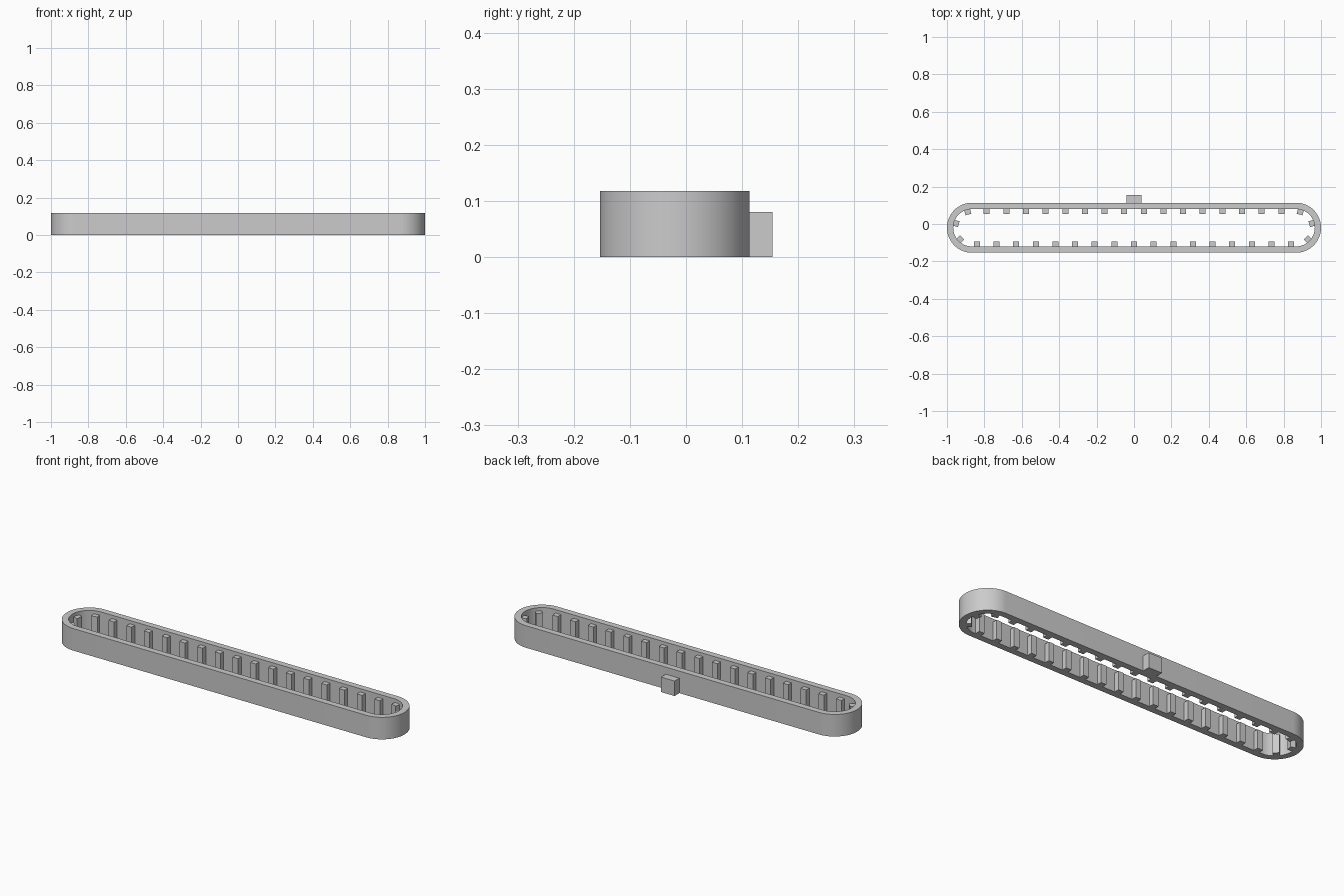
import bpy, bmesh, math
from mathutils import Matrix, Vector

HALF = 0.8665        # half length of the straight runs
Y_MID = -0.02        # centre line of the belt
R_OUT, R_IN = 0.1335, 0.1
HEIGHT = 0.118
TOOTH_W, TOOTH_D, TOOTH_H = 0.032, 0.027, 0.1
TEETH = 39
SEGMENTS = 32        # per rounded end

if "Cube" in bpy.data.objects:
    bpy.data.objects.remove(bpy.data.objects["Cube"], do_unlink=True)

grey = bpy.data.materials.new("light grey")
grey.use_nodes = True
grey.diffuse_color = (0.6, 0.6, 0.6, 1)
grey.node_tree.nodes["Principled BSDF"].inputs["Base Color"].default_value = (0.6, 0.6, 0.6, 1)


def finish(name, bm, smooth=False):
    bmesh.ops.recalc_face_normals(bm, faces=bm.faces)
    mesh = bpy.data.meshes.new(name)
    bm.to_mesh(mesh)
    bm.free()
    mesh.materials.append(grey)
    obj = bpy.data.objects.new(name, mesh)
    bpy.context.collection.objects.link(obj)
    if smooth:
        bpy.ops.object.select_all(action='DESELECT')
        obj.select_set(True)
        bpy.context.view_layer.objects.active = obj
        bpy.ops.object.shade_smooth_by_angle(angle=math.radians(30))
    return obj


def add_box(bm, size, matrix):
    bmesh.ops.create_cube(bm, size=1, matrix=matrix @ Matrix.Diagonal((*size, 1)))


def stadium(radius):
    """Outline of the belt, counter-clockwise, with rounded ends."""
    points = []
    for side, start in ((1, -math.pi / 2), (-1, math.pi / 2)):
        for i in range(SEGMENTS + 1):
            a = start + math.pi * i / SEGMENTS
            points.append((side * HALF + radius * math.cos(a), Y_MID + radius * math.sin(a)))
    return points


def along_inside(s):
    """Point and outward angle at distance s along the inner wall from the front middle."""
    arc = math.pi * R_IN
    s %= 4 * HALF + 2 * arc
    flip = s > 2 * HALF + arc
    if flip:
        s -= 2 * HALF + arc
    if s < HALF:
        x, y, a = s, -R_IN, -math.pi / 2
    elif s < HALF + arc:
        a = (s - HALF) / R_IN - math.pi / 2
        x, y = HALF + R_IN * math.cos(a), R_IN * math.sin(a)
    else:
        x, y, a = 2 * HALF + arc - s, R_IN, math.pi / 2
    if flip:
        x, y, a = -x, -y, a + math.pi
    return Vector((x, y + Y_MID, 0)), a


# Belt: closed band with four wall loops
bm = bmesh.new()
loops = [[bm.verts.new((x, y, z)) for x, y in stadium(r)]
         for r, z in ((R_OUT, 0), (R_OUT, HEIGHT), (R_IN, HEIGHT), (R_IN, 0))]
for k in range(4):
    a, b = loops[k], loops[(k + 1) % 4]
    for i in range(len(a)):
        j = (i + 1) % len(a)
        bm.faces.new((a[i], a[j], b[j], b[i]))
finish("belt", bm, smooth=True)

# Teeth: evenly spaced round the inner wall, sunk slightly into it
bm = bmesh.new()
pitch = (4 * HALF + 2 * math.pi * R_IN) / TEETH
SINK = 0.003
for n in range(TEETH):
    point, angle = along_inside(n * pitch)
    place = (Matrix.Translation(point) @ Matrix.Rotation(angle, 4, 'Z')
             @ Matrix.Translation(((SINK - TOOTH_D) / 2, 0, TOOTH_H / 2)))
    add_box(bm, (TOOTH_D + SINK, TOOTH_W, TOOTH_H), place)
finish("inner_teeth", bm)

# Tab on the back of the belt
bm = bmesh.new()
add_box(bm, (0.08, 0.043, 0.08), Matrix.Translation((0, 0.1325, 0.04)))
finish("back_tab", bm)
